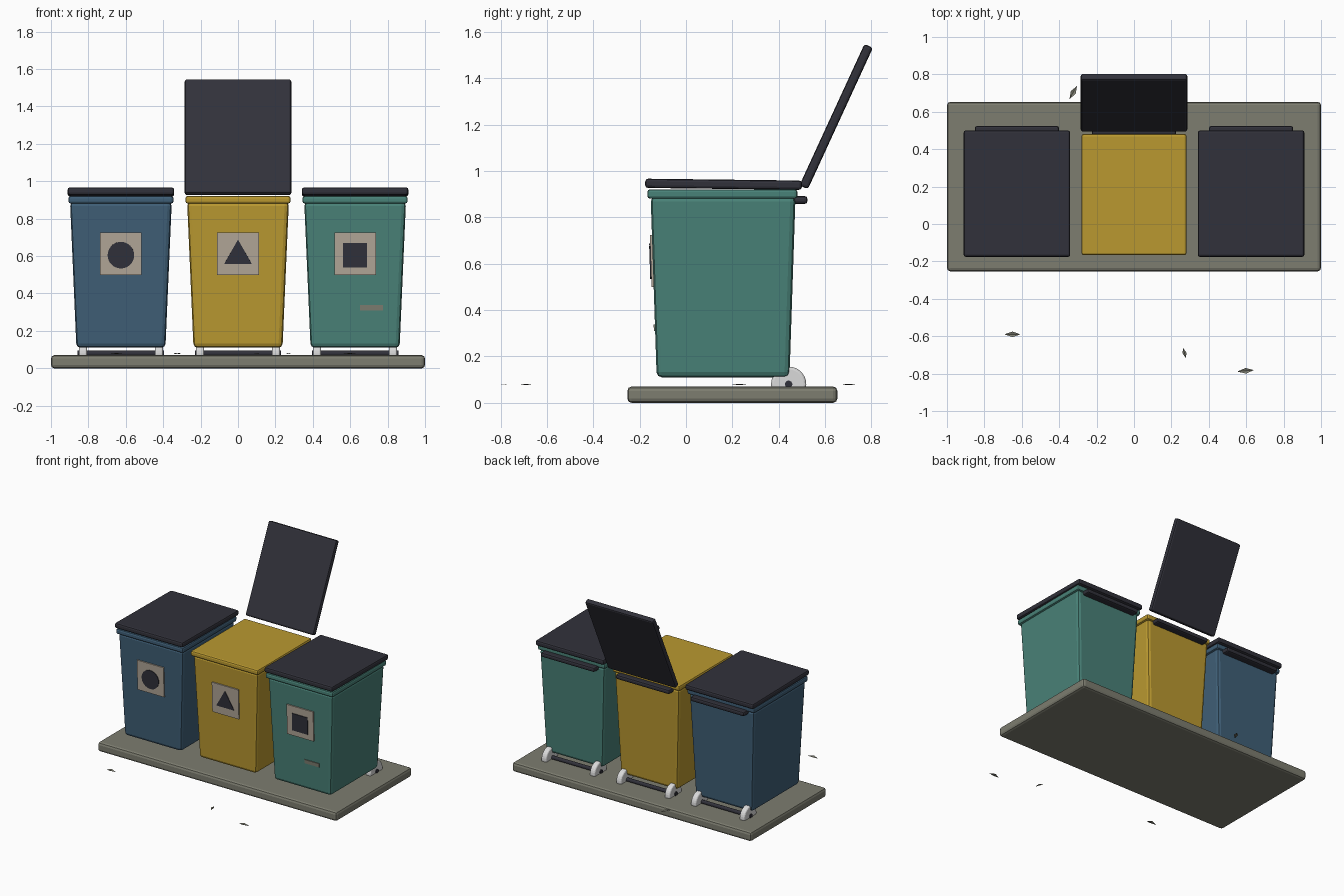
import bpy, bmesh, math
from mathutils import Matrix, Vector

if "Cube" in bpy.data.objects:
    bpy.data.objects.remove(bpy.data.objects["Cube"])


def material(name, rgb):
    m = bpy.data.materials.new(name)
    lin = [(c / 255 / 12.92) if c < 11 else ((c / 255 + 0.055) / 1.055) ** 2.4 for c in rgb]
    m.diffuse_color = (*lin, 1)
    m.use_nodes = True
    m.node_tree.nodes["Principled BSDF"].inputs["Base Color"].default_value = m.diffuse_color
    return m


BLUE = material("blue_plastic", (63, 95, 119))
YELLOW = material("yellow_plastic", (186, 153, 48))
GREEN = material("green_plastic", (73, 130, 120))
DARK = material("dark_plastic", (49, 49, 58))
CARD = material("beige_card", (178, 167, 152))
STONE = material("grey_stone", (125, 125, 112))
PALE = material("pale_wheel", (218, 218, 218))


def finish(name, bm, mat, loc=(0, 0, 0), tilt=0.0, bevel=0.0, segs=2):
    if bevel:
        bmesh.ops.bevel(bm, geom=bm.edges[:], offset=bevel, segments=segs,
                        profile=0.5, affect='EDGES')
    bmesh.ops.recalc_face_normals(bm, faces=bm.faces[:])
    me = bpy.data.meshes.new(name)
    bm.to_mesh(me)
    bm.free()
    me.materials.append(mat)
    ob = bpy.data.objects.new(name, me)
    ob.location = loc
    ob.rotation_euler.x = tilt
    bpy.context.collection.objects.link(ob)
    return ob


def box(name, size, loc, mat, tilt=0.0, bevel=0.0, segs=2, taper=(1, 1)):
    """Box of full size; taper scales the bottom face in x and y."""
    bm = bmesh.new()
    bmesh.ops.create_cube(bm, size=1)
    for v in bm.verts:
        tx, ty = taper if v.co.z < 0 else (1, 1)
        v.co = Vector((v.co.x * size[0] * tx, v.co.y * size[1] * ty, v.co.z * size[2]))
    return finish(name, bm, mat, loc, tilt, bevel, segs)


def disc(name, radius, depth, loc, mat, axis, sides=32, tilt=0.0, bevel=0.0):
    """Cylinder along the x or y axis."""
    bm = bmesh.new()
    bmesh.ops.create_cone(bm, cap_ends=True, segments=sides, radius1=radius,
                          radius2=radius, depth=depth)
    if bevel:
        rims = [e for e in bm.edges if abs(e.verts[0].co.z - e.verts[1].co.z) < 1e-5]
        bmesh.ops.bevel(bm, geom=rims, offset=bevel, segments=3, profile=0.5, affect='EDGES')
    rot = Matrix.Rotation(math.pi / 2, 4, 'Y' if axis == 'x' else 'X')
    bmesh.ops.transform(bm, matrix=rot, verts=bm.verts[:])
    return finish(name, bm, mat, loc, tilt)


def triangle(name, width, height, depth, loc, mat, tilt):
    bm = bmesh.new()
    pts = [(-width / 2, -height / 2), (width / 2, -height / 2), (0, height / 2)]
    face = bm.faces.new([bm.verts.new((x, depth / 2, z)) for x, z in pts])
    ext = bmesh.ops.extrude_face_region(bm, geom=[face])["geom"]
    moved = [v for v in ext if isinstance(v, bmesh.types.BMVert)]
    bmesh.ops.translate(bm, vec=(0, -depth, 0), verts=moved)
    return finish(name, bm, mat, loc, tilt)


CY = 0.16            # bin centre in y
SLOPE = 0.033        # lean of the front wall


def front_y(z):
    return -0.127 - 0.0255 * (z - 0.11) / 0.77


# pavement slab
box("slab", (2, 0.906, 0.07), (0, 0.2, 0.035), STONE, bevel=0.018)

# three wheeled bins
for label, cx, mat, is_open in (("left", -0.626, BLUE, False),
                                ("middle", 0, YELLOW, True),
                                ("right", 0.626, GREEN, False)):
    box(label + "_bin_body", (0.544, 0.625, 0.78), (cx, CY, 0.5), mat,
        bevel=0.022, taper=(0.875, 0.917))
    box(label + "_bin_rim", (0.562, 0.648, 0.04), (cx, 0.157, 0.901), mat, bevel=0.012)
    box(label + "_handle", (0.45, 0.08, 0.034), (cx, 0.484, 0.875), DARK, bevel=0.012)
    # lid, either closed or swung back
    if is_open:
        box(label + "_lid", (0.57, 0.672, 0.04), (cx, 0.648, 1.235), DARK,
            tilt=math.radians(65.3), bevel=0.012)
    else:
        box(label + "_lid", (0.57, 0.676, 0.04), (cx, 0.162, 0.943), DARK,
            tilt=-0.012, bevel=0.012)
    # wheels, axle
    for side in (-1, 1):
        disc(label + "_wheel", 0.076, 0.044, (cx + side * 0.203, 0.443, 0.08),
             PALE, 'x', bevel=0.012)
        disc(label + "_hub", 0.016, 0.008, (cx + side * 0.227, 0.443, 0.08), DARK, 'x', 16)
    disc(label + "_axle", 0.014, 0.40, (cx, 0.443, 0.08), DARK, 'x', 16)
    # sign card with its symbol
    z = 0.612
    box(label + "_sign_card", (0.222, 0.009, 0.226), (cx, front_y(z) - 0.004, z), CARD, SLOPE)
    spot = (cx, front_y(z) - 0.010, 0.605)
    if label == "left":
        disc("circle_symbol", 0.071, 0.006, spot, DARK, 'y', tilt=SLOPE)
    elif label == "middle":
        triangle("triangle_symbol", 0.148, 0.13, 0.006, (cx, spot[1], 0.623), DARK, SLOPE)
    else:
        box("square_symbol", (0.13, 0.006, 0.13), spot, DARK, SLOPE)

# small sticker on the right bin
box("sticker", (0.124, 0.006, 0.028), (0.714, front_y(0.324) - 0.002, 0.324), STONE, SLOPE)

# scattered folded leaves
for x, y, length, width, angle in ((-0.65, -0.59, 0.085, 0.03, 0),
                                   (0.27, -0.69, 0.062, 0.02, -73),
                                   (0.597, -0.785, 0.09, 0.03, 5),
                                   (-0.325, 0.703, 0.08, 0.03, 60),
                                   (0.1, 0.23, 0.085, 0.03, 80)):
    bm = bmesh.new()
    a, b, c, d = [bm.verts.new(p) for p in ((-length / 2, 0, 0), (0, -width / 2, 0.006),
                                            (length / 2, 0, 0), (0, width / 2, 0.006))]
    bm.faces.new((a, b, c))
    bm.faces.new((a, c, d))
    leaf = finish("leaf", bm, STONE, (x, y, 0.076))
    leaf.rotation_euler.z = math.radians(angle)
